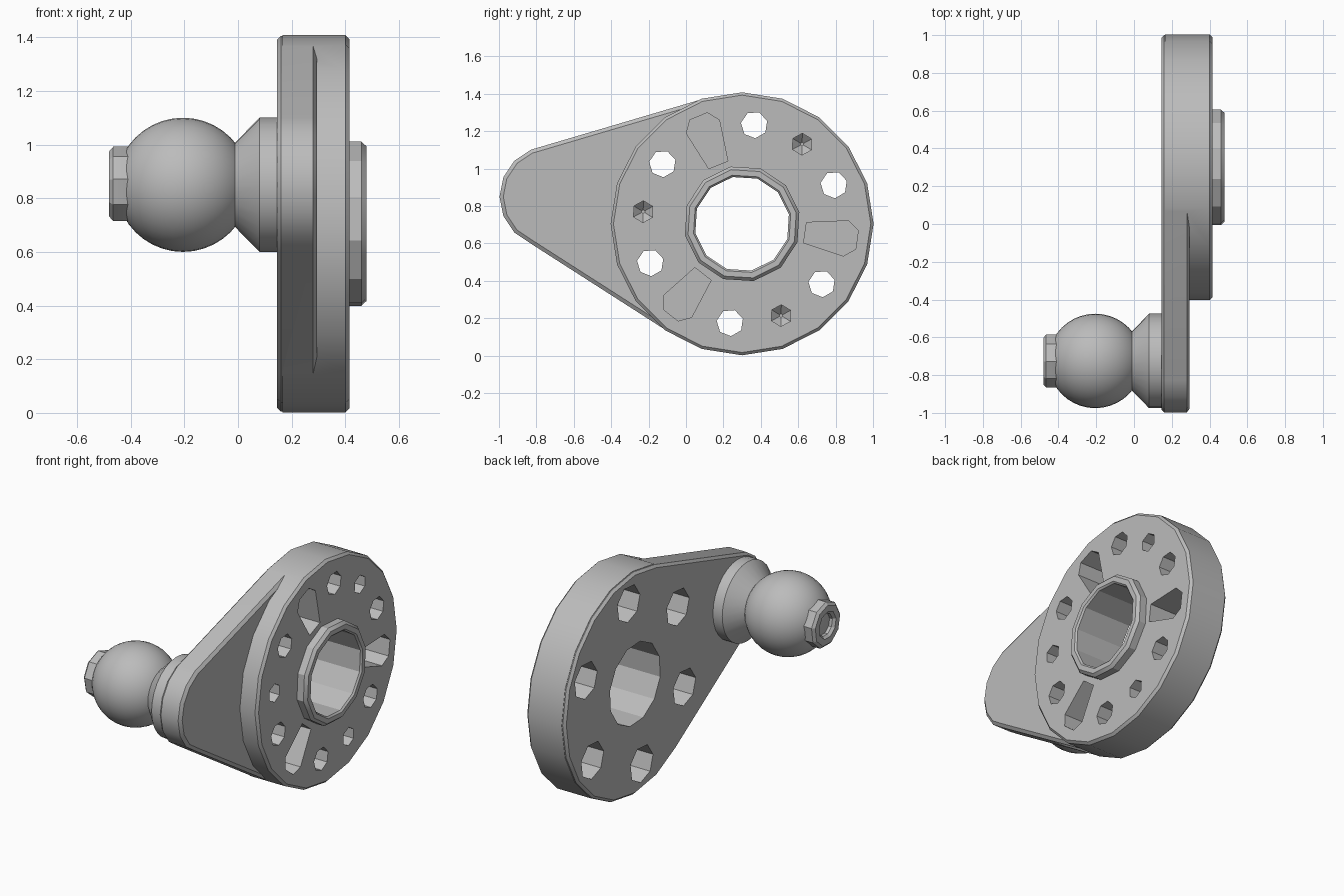
import bpy, bmesh
from math import sin, cos, pi, radians
from mathutils import Matrix

cube = bpy.data.objects.get("Cube")
if cube:
    bpy.data.objects.remove(cube, do_unlink=True)

HUB = (0.30, 0.705)      # hub centre in y, z
BALL = (-0.725, 0.85)    # stud centre in y, z
BACK, ARM, FACE = 0.145, 0.295, 0.415

grey = bpy.data.materials.new("satin grey metal")
grey.use_nodes = True
grey.diffuse_color = (0.5, 0.5, 0.5, 1)
grey.node_tree.nodes["Principled BSDF"].inputs["Base Color"].default_value = (0.5, 0.5, 0.5, 1)


def finish(bm, name):
    bmesh.ops.recalc_face_normals(bm, faces=bm.faces)
    mesh = bpy.data.meshes.new(name)
    bm.to_mesh(mesh)
    bm.free()
    mesh.materials.append(grey)
    ob = bpy.data.objects.new(name, mesh)
    bpy.context.collection.objects.link(ob)
    return ob


def circle(x, r, sides, centre, phase=0.0):
    return [(x, centre[0] + r * cos(phase + 2 * pi * i / sides),
             centre[1] + r * sin(phase + 2 * pi * i / sides)) for i in range(sides)]


def loft(bm, rings, closed=False):
    """Skin successive rings of points; cap the ends or join them into a tube."""
    loops = [[bm.verts.new(p) for p in ring] for ring in rings]
    n = len(loops[0])
    pairs = list(zip(loops, loops[1:])) + ([(loops[-1], loops[0])] if closed else [])
    for a, b in pairs:
        for i in range(n):
            j = (i + 1) % n
            bm.faces.new((a[i], a[j], b[j], b[i]))
    if not closed:
        bm.faces.new(loops[0])
        bm.faces.new(loops[-1])


def turned(name, profile, sides, centre, phase=0.0, closed=False):
    bm = bmesh.new()
    loft(bm, [circle(x, r, sides, centre, phase) for x, r in profile], closed)
    return finish(bm, name)


def combine(ob, other, operation):
    mod = ob.modifiers.new("combine", 'BOOLEAN')
    mod.operation, mod.object, mod.solver = operation, other, 'EXACT'
    bpy.context.view_layer.objects.active = ob
    bpy.ops.object.modifier_apply(modifier=mod.name)
    bpy.data.objects.remove(other, do_unlink=True)


def polar(radius, degrees):
    a = radians(degrees)
    return (HUB[0] + radius * cos(a), HUB[1] + radius * sin(a))


# Tapered arm plate: hull of the hub circle and the rounded tip, chamfered
bm = bmesh.new()
for x, inset in ((BACK, 0.015), (BACK + 0.015, 0), (ARM - 0.015, 0), (ARM, 0.02)):
    for p in circle(x, 0.70 - inset, 20, HUB) + circle(x, 0.272 - inset, 16, BALL):
        bm.verts.new(p)
hull = bmesh.ops.convex_hull(bm, input=bm.verts)
bmesh.ops.delete(bm, geom=list({v for v in hull["geom_interior"] + hull["geom_unused"]
                                if isinstance(v, bmesh.types.BMVert)}), context='VERTS')
bmesh.ops.dissolve_limit(bm, angle_limit=0.01, verts=bm.verts, edges=bm.edges)
body = finish(bm, "arm_and_hub")

# Thick hub disc
disc = turned("hub_disc", [(BACK + 0.02, 0.703), (FACE - 0.015, 0.703), (FACE, 0.688)], 20, HUB)
combine(body, disc, 'UNION')

# Openings: main bore, counterbored holes, drilled holes, and wedge pockets
bm = bmesh.new()
loft(bm, [circle(x, 0.255, 12, HUB, 0.2) for x in (0, 1)])
for k in range(6):
    c = polar(0.533, 83 + 60 * k)
    loft(bm, [circle(x, r, 7, c, 0.3) for x, r in ((0, 0.115), (0.28, 0.115), (0.28, 0.072), (1, 0.072))])
for k in range(3):
    c = polar(0.533, 53 + 120 * k)
    loft(bm, [circle(x, r, 6, c, 0.5) for x, r in ((0.26, 0.01), (0.30, 0.058), (1, 0.058))])
    turn = Matrix.Rotation(radians(-8 + 120 * k), 2)
    wedge = [(0.34, -0.055), (0.56, -0.095), (0.62, -0.05),
             (0.62, 0.05), (0.56, 0.095), (0.34, 0.055)]
    loft(bm, [[(x, HUB[0] + u * turn[0][0] + v * turn[0][1],
                HUB[1] + u * turn[1][0] + v * turn[1][1]) for u, v in wedge] for x in (0.20, 1)])
combine(body, finish(bm, "openings"), 'DIFFERENCE')

# Raised collar around the bore
collar = turned("bore_collar", [(FACE - 0.01, 0.255), (FACE - 0.01, 0.312), (0.46, 0.312),
                                (0.478, 0.295), (0.478, 0.265), (0.468, 0.255)],
                12, HUB, 0.2, closed=True)

# Ball stud: flange with cone, ball, and end nut with a socket
flange = turned("stud_flange", [(BACK + 0.01, 0.25), (0.08, 0.25), (-0.015, 0.153), (-0.04, 0.15)],
                28, BALL)
bm = bmesh.new()
bmesh.ops.create_uvsphere(bm, u_segments=36, v_segments=20, radius=0.25,
                          matrix=Matrix.Translation((-0.205, *BALL)) @ Matrix.Rotation(pi / 2, 4, 'Y'))
ball = finish(bm, "stud_ball")
nut = turned("end_nut", [(-0.36, 0.13), (-0.40, 0.142), (-0.465, 0.142), (-0.48, 0.125),
                         (-0.48, 0.085), (-0.465, 0.07), (-0.42, 0.07)], 9, BALL, 0.2)

# Smooth the round parts, keep machined edges sharp
for ob in (body, collar, flange, ball, nut):
    bpy.ops.object.select_all(action='DESELECT')
    ob.select_set(True)
    bpy.context.view_layer.objects.active = ob
    bpy.ops.object.shade_smooth_by_angle(angle=radians(25))
